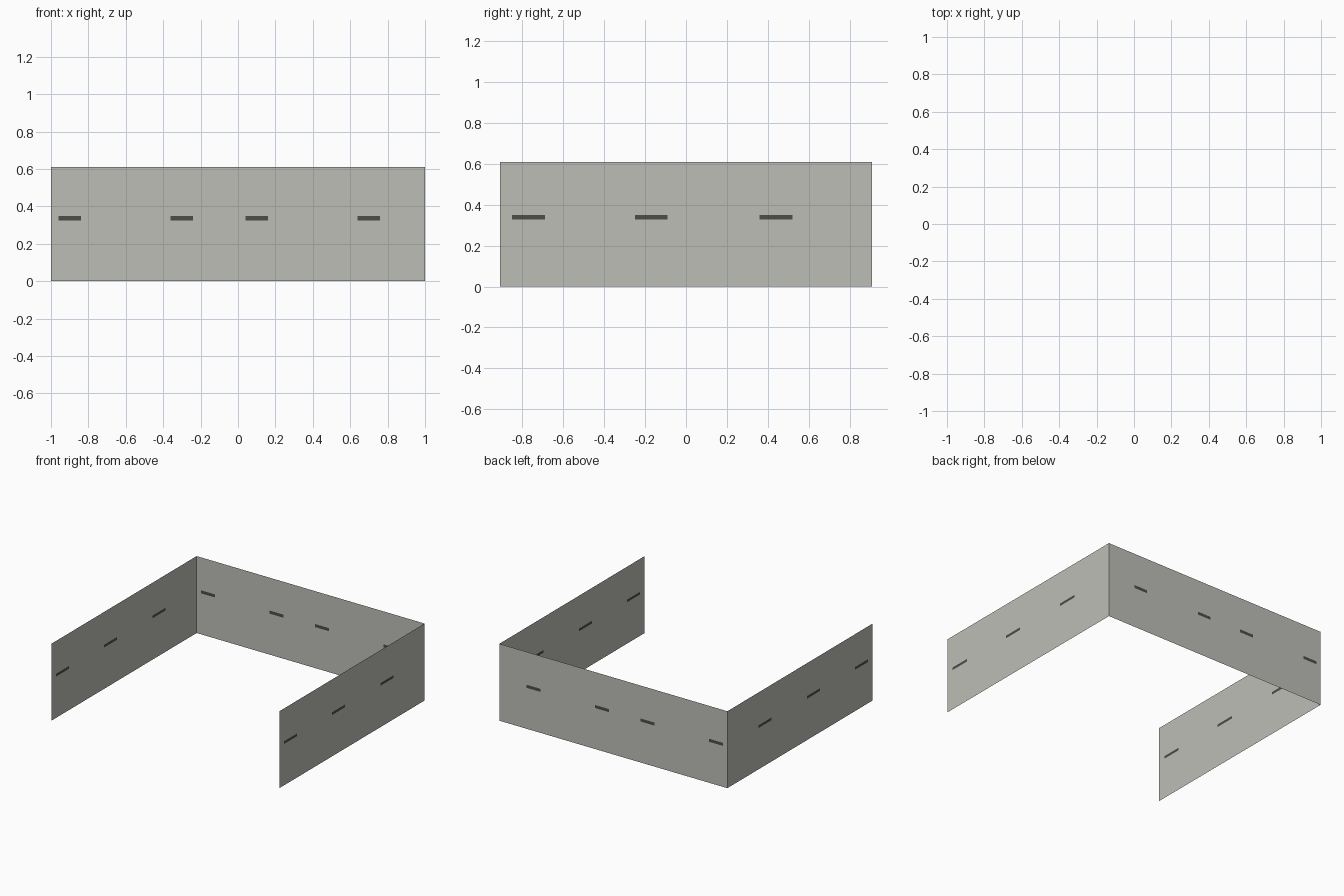
import bpy, bmesh

if "Cube" in bpy.data.objects:
    bpy.data.objects.remove(bpy.data.objects["Cube"])

HEIGHT = 0.61
HALF_X, HALF_Y = 1.0, 0.91


def material(name, rgb):
    m = bpy.data.materials.new(name)
    m.diffuse_color = (*rgb, 1)
    m.use_nodes = True
    m.node_tree.nodes["Principled BSDF"].inputs["Base Color"].default_value = m.diffuse_color
    return m


grey = material("warm_grey", (0.515, 0.515, 0.478))
dark = material("dark_grey", (0.07, 0.074, 0.07))


def wall(name, half, slots, z_low, z_high, place):
    """Single-sheet wall cut into a grid; dark slot faces sit in the middle row."""
    us = sorted([-half, half] + [u for s in slots for u in s])
    zs = [0, z_low, z_high, HEIGHT]
    bm = bmesh.new()
    grid = [[bm.verts.new(place(u, z)) for u in us] for z in zs]
    for r in range(len(zs) - 1):
        for c in range(len(us) - 1):
            f = bm.faces.new((grid[r][c], grid[r][c + 1],
                              grid[r + 1][c + 1], grid[r + 1][c]))
            # every second cell of the middle row is a slot
            f.material_index = 1 if r == 1 and c % 2 == 1 else 0
    mesh = bpy.data.meshes.new(name)
    bm.to_mesh(mesh)
    bm.free()
    mesh.materials.append(grey)
    mesh.materials.append(dark)
    obj = bpy.data.objects.new(name, mesh)
    bpy.context.collection.objects.link(obj)


# Back wall with four slots
back_slots = [(c - 0.06, c + 0.06) for c in (-0.90, -0.30, 0.10, 0.70)]
wall("back_wall", HALF_X, back_slots, 0.325, 0.349,
     lambda u, z: (u, HALF_Y, z))

# Side walls with three slots each
side_slots = [(c - 0.08, c + 0.08) for c in (-0.77, -0.17, 0.44)]
for name, x in (("left_wall", -HALF_X), ("right_wall", HALF_X)):
    wall(name, HALF_Y, side_slots, 0.328, 0.349,
         lambda u, z, x=x: (x, u, z))
